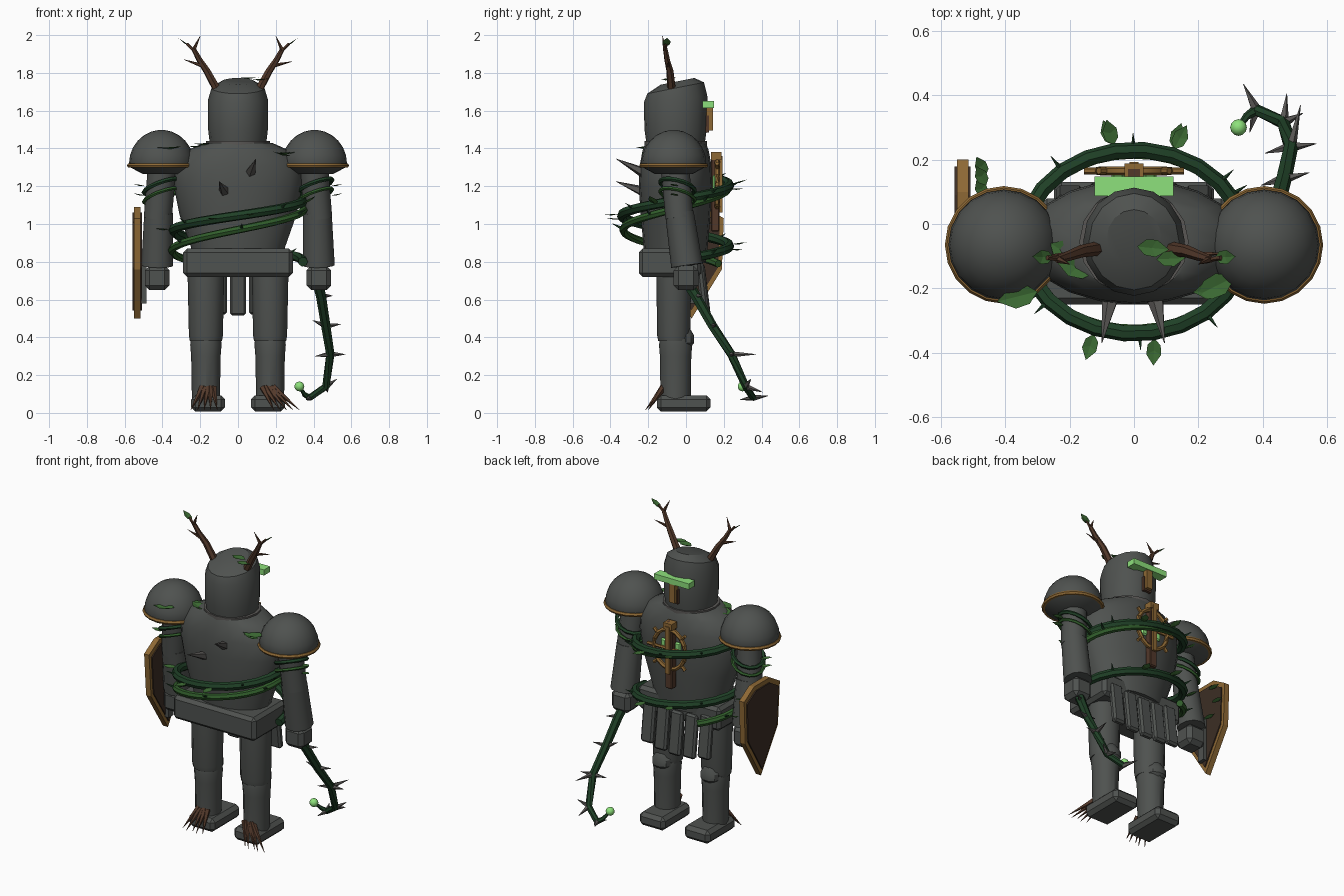
import bpy, bmesh, math, random
from mathutils import Vector as V, Matrix

if "Cube" in bpy.data.objects:
    bpy.data.objects.remove(bpy.data.objects["Cube"])
random.seed(4)
tau = math.tau

def mat(name, c):
    m = bpy.data.materials.new(name)
    m.diffuse_color = (*c, 1)
    m.use_nodes = True
    m.node_tree.nodes["Principled BSDF"].inputs["Base Color"].default_value = m.diffuse_color
    return m
IRON = mat("iron grey", (.078, .084, .079))
THORN = mat("thorn grey", (.10, .095, .09))
VINE = mat("dark vine green", (.014, .052, .020))
STEM = mat("young vine green", (.030, .11, .024))
LEAF = mat("leaf green", (.045, .145, .033))
GLOW = mat("glow green", (.27, .75, .20))
GOLD = mat("old gold", (.27, .14, .035))
BARK = mat("bark brown", (.085, .040, .023))
WOOD = mat("shield wood", (.045, .027, .018))

def finish(name, bm, m, smooth=True):
    bmesh.ops.recalc_face_normals(bm, faces=bm.faces)
    me = bpy.data.meshes.new(name)
    bm.to_mesh(me)
    bm.free()
    ob = bpy.data.objects.new(name, me)
    bpy.context.collection.objects.link(ob)
    me.materials.append(m)
    if smooth:
        bpy.ops.object.select_all(action='DESELECT')
        ob.select_set(True)
        bpy.context.view_layer.objects.active = ob
        bpy.ops.object.shade_smooth_by_angle(angle=math.radians(32))
    return ob

def skin(bm, rings, closed=False):
    n = len(rings[0])
    pairs = list(zip(rings, rings[1:])) + ([(rings[-1], rings[0])] if closed else [])
    for a, b in pairs:
        for i in range(n):
            bm.faces.new((a[i], a[(i+1) % n], b[(i+1) % n], b[i]))
    if not closed:
        bm.faces.new(rings[0][::-1])
        bm.faces.new(rings[-1])

def loft(name, rows, m, n=16, c=(0, 0)):
    """Stacked ellipses: z, rx, ry, optional x shift, y shift, tilt."""
    bm, rings = bmesh.new(), []
    for r in rows:
        z, rx, ry, dx, dy, t = (*r, 0, 0, 0)[:6]
        rings.append([bm.verts.new((c[0]+dx+rx*math.cos(tau*i/n), c[1]+dy+ry*math.sin(tau*i/n),
                                    z+t*ry*math.sin(tau*i/n))) for i in range(n)])
    skin(bm, rings)
    return finish(name, bm, m)

def tube(name, pts, radii, m, n=6, closed=False):
    pts = [V(p) for p in pts]
    bm, rings, k = bmesh.new(), [], len(pts)
    for i, p in enumerate(pts):
        if closed:
            d = pts[(i+1) % k] - pts[i-1]
        else:
            d = pts[min(i+1, k-1)] - pts[max(i-1, 0)]
        d.normalize()
        u = d.cross(V((0, 0, 1)) if abs(d.z) < .96 else V((0, 1, 0))).normalized()
        w = d.cross(u)
        r = radii if isinstance(radii, float) else radii[0]+(radii[1]-radii[0])*i/(k-1)
        rings.append([bm.verts.new(p+r*(u*math.cos(tau*j/n)+w*math.sin(tau*j/n))) for j in range(n)])
    skin(bm, rings, closed)
    return finish(name, bm, m)

def spike(name, a, b, r, m):
    return tube(name, [a, b], (r, .001), m, 5)

def box(name, c, s, m, bevel=.0, rot=(0, 0, 0), taper=1):
    bm = bmesh.new()
    bmesh.ops.create_cube(bm, size=1)
    for v in bm.verts:
        k = taper if v.co.z < 0 else 1
        v.co = V((v.co.x*s[0]*k, v.co.y*s[1]*k, v.co.z*s[2]))
    if bevel:
        bmesh.ops.bevel(bm, geom=bm.edges[:], offset=bevel, segments=1, affect='EDGES')
    for ax, a in zip('XYZ', rot):
        bm.transform(Matrix.Rotation(a, 4, ax))
    bm.transform(Matrix.Translation(c))
    return finish(name, bm, m, False)

def leaf(base, d, size=.09, up=(0, 0, 1), m=LEAF):
    base, d = V(base), V(d).normalized()
    s = d.cross(V(up)).normalized()
    nrm = s.cross(d)
    bm = bmesh.new()
    rib = [bm.verts.new(base+d*size*t-nrm*size*.08*f) for t, f in ((0, 0), (.45, 1), (1, 0))]
    for k in (-1, 1):
        e = [bm.verts.new(base+d*size*t+s*k*size*w) for t, w in ((.25, .24), (.6, .27))]
        bm.faces.new((rib[0], rib[1], e[1], e[0]))
        bm.faces.new((rib[1], rib[2], e[1]))
    return finish("leaf", bm, m, False)

# Trunk armour
Y = -.055
loft("torso", [(.80, .24, .16), (.88, .25, .17), (1.05, .31, .185), (1.2, .34, .195), (1.31, .335, .19),
               (1.39, .27, .175), (1.43, .18, .16)], IRON, 20, (0, Y))
loft("neck_collar", [(1.41, .17, .165), (1.44, .17, .165)], THORN, 16, (0, Y))
loft("helmet", [(1.43, .15, .155), (1.5, .158, .165), (1.66, .158, .168, 0, 0, .1),
                (1.72, .14, .15, 0, 0, .2), (1.755, .085, .09, 0, .01, .2)], IRON, 16, (0, Y))
box("waist_block", (0, -.085, .795), (.58, .33, .15), IRON, .02)
for i in range(5):
    x = (i-2)*.1
    box("skirt_plate", (x, .095-.25*x*x, .65+.6*x*x), (.085, .04, .27), IRON, .012, (.12, 0, 0))

# Visor light and nose guard
box("eye_light", (0, .117, 1.632), (.245, .06, .036), GLOW)
box("nose_guard", (0, .125, 1.555), (.04, .035, .12), GOLD)
box("nose_guard_core", (0, .113, 1.53), (.055, .02, .09), BARK)

# Chest emblem: post, wheel, knobs and gem
box("emblem_post", (0, .155, 1.17), (.05, .045, .42), BARK, .006)
box("emblem_post_cap", (0, .16, 1.36), (.06, .055, .04), GOLD)
C = V((0, .165, 1.21))
rim = [C+V((.11*math.cos(tau*i/16), 0, .125*math.sin(tau*i/16))) for i in range(16)]
tube("emblem_wheel", rim, .014, GOLD, 6, True)
for i in range(8):
    d = V((math.cos(tau*i/8), 0, math.sin(tau*i/8)))
    tube("emblem_knob", [C+d*.11, C+d*.155], .011, GOLD)
tube("emblem_spoke", [C-V((.11, 0, 0)), C+V((.11, 0, 0))], .01, GOLD)
for k in (-1, 1):
    box("emblem_gem", C+V((k*.05, -.015, .0)), (.04, .02, .10), GLOW, .008)
box("emblem_front", C+V((0, .012, 0)), (.028, .03, .30), GOLD)

# Limbs
for k in (-1, 1):
    X = .17*k
    loft("thigh", [(.38, .085, .082), (.41, .09, .088), (.74, .097, .092)], IRON, 12, (X, -.065))
    loft("shin", [(.07, .074, .08), (.3, .078, .083), (.36, .083, .088), (.39, .08, .082)], IRON, 12, (X, -.055))
    loft("knee", [(.34, .03, .02), (.37, .06, .045), (.41, .06, .045), (.45, .03, .02)], IRON, 10, (X, 0))
    box("foot", (X+.012*-k, -.012, .05), (.18, .285, .085), IRON, .022)
    S = (.405*k, -.065)
    loft("pauldron", [(1.265, .10, .10), (1.30, .165, .165)] +
         [(1.32+.178*math.sin(a), .172*math.cos(a), .172*math.cos(a)) for a in (0, .25, .5, .75, 1, 1.25, 1.45)],
         IRON, 20, S)
    tube("pauldron_rim", [(S[0]+.17*math.cos(tau*i/20), S[1]+.17*math.sin(tau*i/20), 1.31) for i in range(20)],
         .013, GOLD, 6, True)
    tube("upper_arm", [(.40*k, -.06, 1.32), (.425*k, -.035, 1.03)], (.076, .074), IRON, 12)
    tube("forearm", [(.42*k, -.035, 1.06), (.428*k, .005, .78)], (.076, .084), IRON, 12)
    box("hand", (.428*k, .0, .715), (.13, .13, .13), IRON, .025)
    # Vines round the arm
    for z0, w in ((1.2, .012), (1.15, .01)):
        tube("arm_vine", [(.408*k+.092*math.cos(tau*i/14), -.045+.092*math.sin(tau*i/14),
                           z0+.04*math.cos(tau*i/14+.6)) for i in range(14)], w, VINE if z0 > 1.18 else STEM, 5, True)
        leaf((.49*k, -.05, z0), (k, -.4, .2), .07)
    # Roots over the heel
    for i in range(5):
        x1 = -.25+.035*i if k < 0 else .19+.034*i
        spike("heel_root", (X-.01*k+(i-2)*.014, -.12, .135), (x1, -.2-.015*(i % 2), .015), .019, BARK)
    # Antlers
    tube("antler", [(k*x, y, z) for x, y, z in ((.105, -.075, 1.70), (.165, -.085, 1.81), (.205, -.10, 1.87),
                                               (.237, -.11, 1.93))], (.023, .012), BARK)
    spike("antler_tip", (.235*k, -.11, 1.92), (.2*k, -.125, 1.995), .012, BARK)
    spike("antler_prong", (.195*k, -.095, 1.84), (.285*k, -.09, 1.86) if k > 0 else (-.285, -.10, 1.87), .011, BARK)
    tube("antler_twig", [(.235*k, -.11, 1.92), (.27*k, -.105, 1.955)], .008, BARK, 5)
    leaf((.25*k, -.105, 1.94), (k*.8, .05, .55), .08)

# Shield on the left arm
OUT = ((-.16, 1.03), (-.06, 1.09), (.1, 1.09), (.2, 1.03), (.19, .76), (.03, .5), (-.14, .76))
def slab(name, x0, x1, f, m):
    bm = bmesh.new()
    skin(bm, [[bm.verts.new((x, .02+(y-.02)*f, .85+(z-.85)*f)) for y, z in OUT] for x in (x0, x1)])
    return finish(name, bm, m, False)
slab("shield_rim", -.55, -.515, 1, GOLD)
slab("shield_face", -.558, -.508, .88, WOOD)
box("shield_grip", (-.498, .02, .72), (.025, .05, .28), IRON)

# Vines winding round the trunk, with leaves and thorns
def wind(name, a0, a1, z0, z1, r, m, rx, ry):
    P = []
    for i in range(37):
        a = math.radians(a0+(a1-a0)*i/36)
        P.append((rx*math.cos(a), Y+ry*math.sin(a), z0+(z1-z0)*i/36))
    tube(name, P, r, m, 7)
    return P
P = wind("trunk_vine", -5, 535, .80, 1.28, .026, VINE, .345, .285)
Q = wind("thin_trunk_vine", 125, 480, .79, 1.23, .021, STEM, .35, .277)
for i, path in [(i, P) for i in range(1, 36, 2)] + [(i, Q) for i in range(3, 36, 6)]:
    p = V(path[i])
    d = V((p.x, (p.y-Y)*1.3, 0)).normalized()
    if i % 3 and path is P:
        leaf(p+d*.02, d+V((random.uniform(-.3, .3), 0, random.uniform(-.1, .5))), .085)
    else:
        spike("vine_thorn", p, p+d*.06+V((0, 0, .03)), .011, VINE)

# Back thorns
spike("back_thorn", (-.07, -.22, 1.17), (-.10, -.37, 1.225), .03, THORN)
spike("back_thorn", (.065, -.22, 1.27), (.095, -.37, 1.345), .03, THORN)

# Leaves resting on the armour
for b, d, s in (((-.3, -.21, 1.41), (-1, -.25, -.05), .13), ((-.12, -.15, 1.425), (-1, .3, .02), .13),
                ((-.26, -.06, 1.41), (.8, -.5, .05), .12), ((.2, -.22, 1.375), (1, .5, .06), .13),
                ((.28, -.2, 1.36), (-.8, -.1, .2), .10), ((.01, -.07, 1.775), (1, -.1, .02), .10),
                ((.07, -.11, 1.765), (1, .05, .05), .09)):
    leaf(b, d, s)
for y, z in ((.12, 1.0), (.15, .9), (.08, .82)):
    leaf((-.46, y, z), (-.4, .8, .3), .07)

# Whip vine in the right hand
W = [(.42, .0, .70), (.44, .05, .62), (.465, .14, .46), (.488, .24, .31), (.465, .315, .14), (.38, .355, .08),
     (.35, .335, .10), (.325, .30, .14)]
tube("whip_vine", W[:6], (.03, .018), VINE, 7)
tube("whip_tip", W[5:], (.016, .008), VINE, 6)
bm = bmesh.new()
bmesh.ops.create_uvsphere(bm, u_segments=12, v_segments=8, radius=.026, matrix=Matrix.Translation(W[-1]))
finish("whip_bud", bm, GLOW)
for b, d in ((W[2], (-.07, -.02, .03)), (W[2], (.08, .02, .01)), (W[3], (.08, .01, 0)), (W[3], (-.08, -.02, -.01)),
             (W[3], (.03, .13, .0)), (W[4], (.06, .03, .04)), (W[4], (.01, .09, -.03)), (W[5], (-.04, .08, .01)),
             (W[5], (-.02, -.07, -.01)), (W[1], (.06, .04, 0))):
    spike("whip_thorn", b, V(b)+V(d), .017, THORN)
